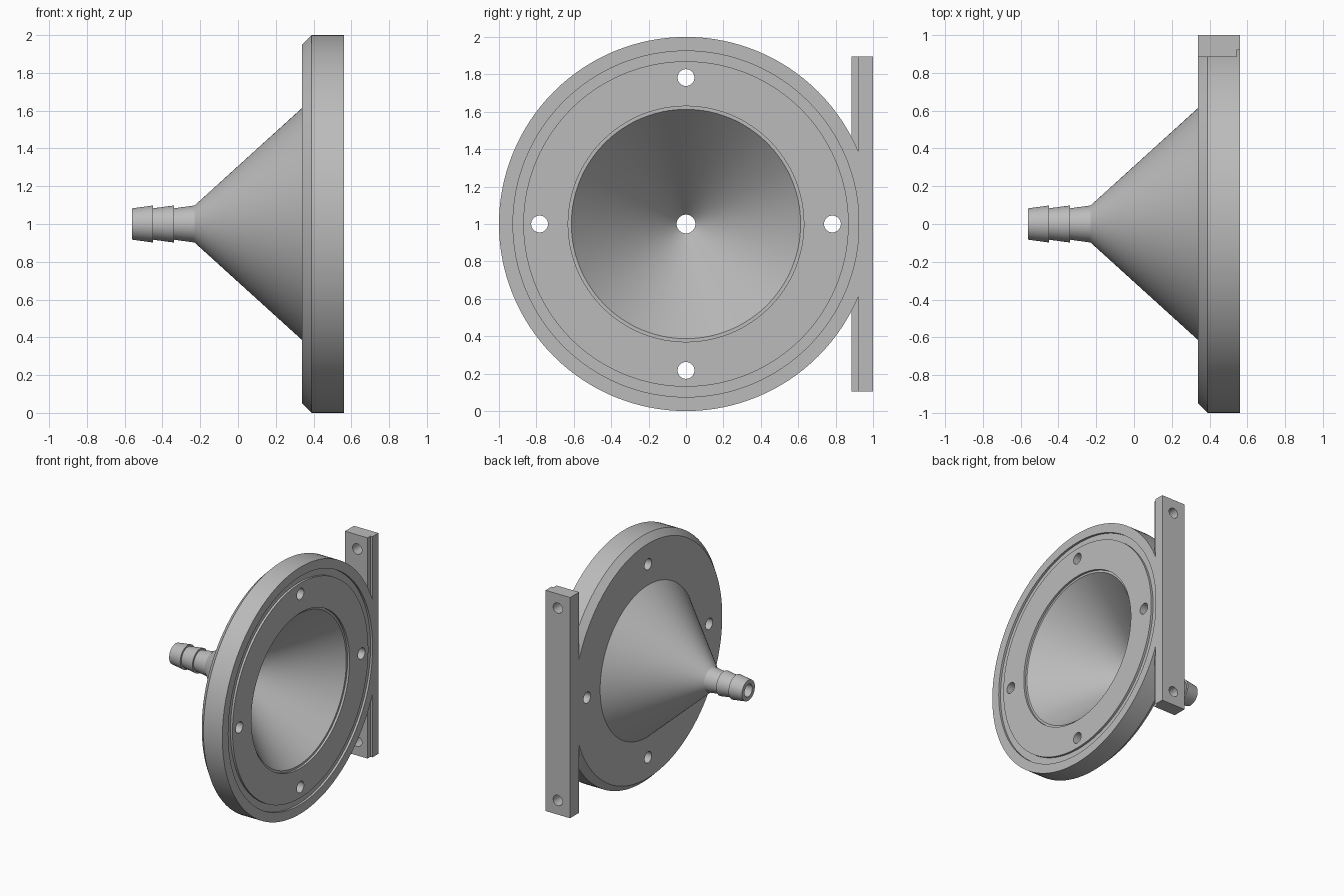
import bpy, bmesh, math
from mathutils import Matrix, Vector

cube = bpy.data.objects.get("Cube")
if cube:
    bpy.data.objects.remove(cube, do_unlink=True)

GREY = (0.5, 0.5, 0.5, 1.0)
mat = bpy.data.materials.new("plain grey")
mat.use_nodes = True
mat.diffuse_color = GREY
mat.node_tree.nodes["Principled BSDF"].inputs["Base Color"].default_value = GREY

SEGMENTS = 128
BACK, FACE, FLOOR = 0.34, 0.56, 0.542   # flange rear, front and groove floor along x


def finish(bm, name):
    """Turn a bmesh into a named, coloured object."""
    bmesh.ops.recalc_face_normals(bm, faces=bm.faces)
    mesh = bpy.data.meshes.new(name)
    bm.to_mesh(mesh)
    bm.free()
    mesh.materials.append(mat)
    obj = bpy.data.objects.new(name, mesh)
    bpy.context.collection.objects.link(obj)
    return obj


def revolve(name, profile):
    """Spin a closed (x, radius) profile about the x axis at z = 1."""
    bm = bmesh.new()
    verts = [bm.verts.new((x, 0, 1 + r)) for x, r in profile]
    edges = [bm.edges.new((a, b)) for a, b in zip(verts, verts[1:] + verts[:1])]
    bmesh.ops.spin(bm, geom=verts + edges, cent=(0, 0, 1), axis=(1, 0, 0),
                   angle=math.tau, steps=SEGMENTS, use_merge=True)
    bmesh.ops.remove_doubles(bm, verts=bm.verts, dist=1e-5)
    return finish(bm, name)


def drill(obj, centres, axis, radius):
    """Cut round holes along an axis, then shade smoothly with sharp edges."""
    bm = bmesh.new()
    turn = Vector((0, 0, 1)).rotation_difference(Vector(axis)).to_matrix().to_4x4()
    for c in centres:
        bmesh.ops.create_cone(bm, cap_ends=True, segments=32, radius1=radius,
                              radius2=radius, depth=0.6,
                              matrix=Matrix.Translation(c) @ turn)
    cutter = finish(bm, "hole_cutter")
    cutter.hide_render = True
    mod = obj.modifiers.new("holes", "BOOLEAN")
    mod.operation, mod.solver, mod.object = "DIFFERENCE", "EXACT", cutter
    bpy.ops.object.select_all(action="DESELECT")
    obj.select_set(True)
    bpy.context.view_layer.objects.active = obj
    bpy.ops.object.modifier_apply(modifier=mod.name)
    bpy.data.objects.remove(cutter, do_unlink=True)
    bpy.ops.object.shade_smooth_by_angle(angle=math.radians(25))


# Barbed nozzle, outer cone, chamfered flange, seal groove, inner cone and bore
barbs = []
for start in (-0.56, -0.45, -0.34):
    barbs += [(start, 0.083), (start + 0.11, 0.098)]
flange = [(BACK, 0.615), (BACK, 0.95), (0.39, 1.0), (FACE, 1.0)]
groove = [(FACE, 0.925), (FLOOR, 0.925), (FLOOR, 0.87), (FACE, 0.87)]
inside = [(FACE, 0.63), (FLOOR, 0.63), (FLOOR, 0.613), (-0.09, 0.05), (-0.56, 0.05)]
funnel = revolve("funnel_flange", barbs + flange + groove + inside)

# Four bolt holes around the flange
bolts = [(0.45, 0.783 * math.cos(a), 1 + 0.783 * math.sin(a))
         for a in (i * math.pi / 2 for i in range(4))]
drill(funnel, bolts, (1, 0, 0), 0.045)

# Mounting bar with a stepped front corner
section = [(BACK, 0.885), (FLOOR, 0.885), (FLOOR, 0.922), (FACE, 0.922),
           (FACE, 1.0), (BACK, 1.0)]
bm = bmesh.new()
base = bm.faces.new([bm.verts.new((x, y, 0.105)) for x, y in section])
top = bmesh.ops.extrude_face_region(bm, geom=[base])["geom"]
bmesh.ops.translate(bm, vec=(0, 0, 1.79),
                    verts=[v for v in top if isinstance(v, bmesh.types.BMVert)])
bar = finish(bm, "mounting_bar")
drill(bar, [(0.45, 0.95, z) for z in (0.22, 1.78)], (0, 1, 0), 0.042)
